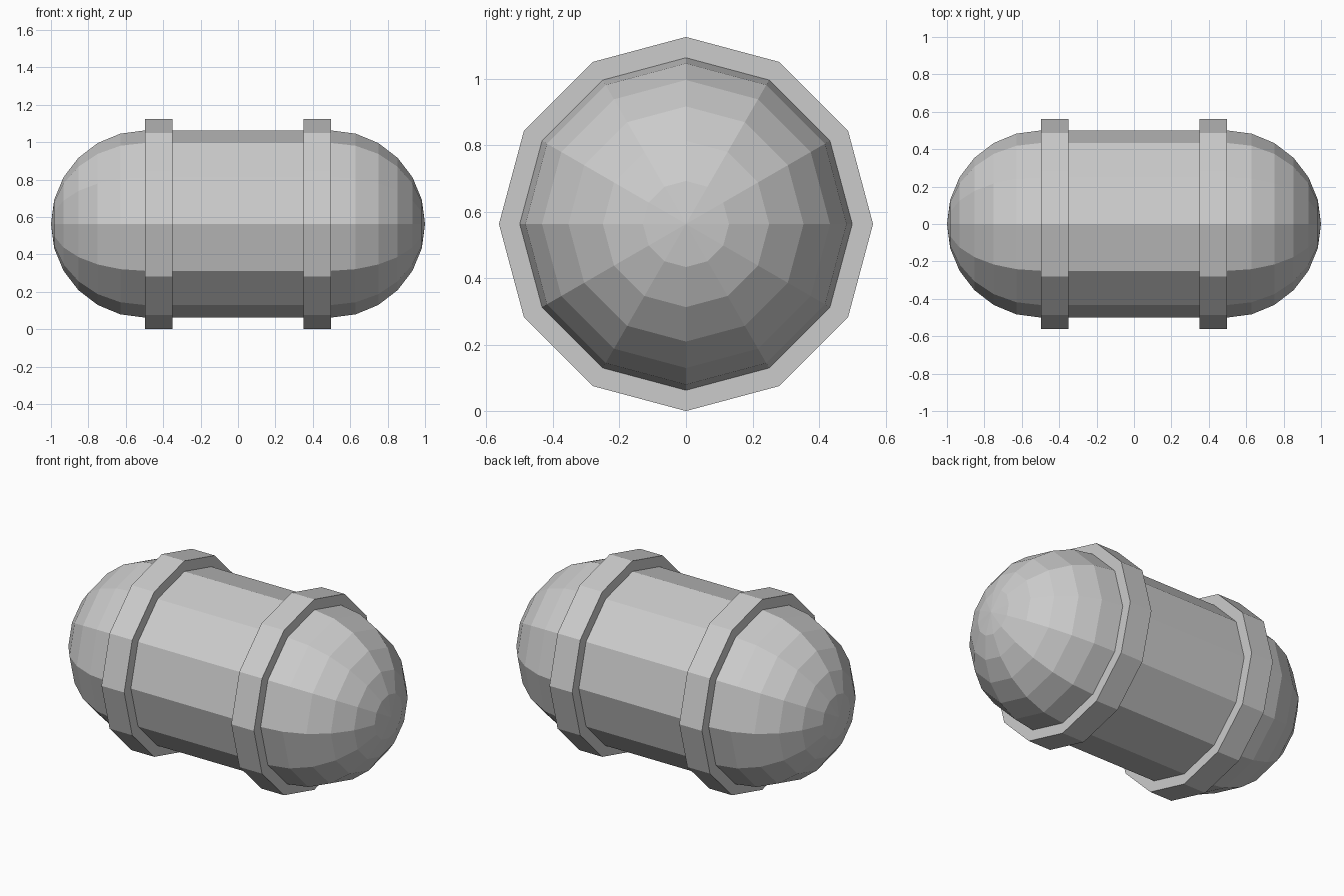
import bpy
import bmesh
from math import sin, cos, pi

cube = bpy.data.objects.get("Cube")
if cube:
    bpy.data.objects.remove(cube, do_unlink=True)

SIDES = 12
RADIUS = 0.5
BAND_RADIUS = 0.5625
HALF_BARREL = 0.5
DOME_STEPS = 6

grey = bpy.data.materials.new("light grey")
grey.use_nodes = True
colour = (0.6, 0.6, 0.6, 1)
grey.diffuse_color = colour
grey.node_tree.nodes["Principled BSDF"].inputs["Base Color"].default_value = colour


def lathe(name, profile, closed=False):
    """Revolve (x, radius) points about the long axis, with a corner at the top."""
    bm = bmesh.new()
    rings = []
    for x, r in profile:
        if r < 1e-5:
            rings.append([bm.verts.new((x, 0, 0))] * SIDES)
        else:
            rings.append([bm.verts.new((x, r * sin(2 * pi * i / SIDES), r * cos(2 * pi * i / SIDES)))
                          for i in range(SIDES)])
    pairs = list(zip(rings, rings[1:]))
    if closed:
        pairs.append((rings[-1], rings[0]))
    for a, b in pairs:
        for i in range(SIDES):
            j = (i + 1) % SIDES
            bm.faces.new(dict.fromkeys((a[i], a[j], b[j], b[i])))
    bmesh.ops.recalc_face_normals(bm, faces=bm.faces)
    mesh = bpy.data.meshes.new(name)
    bm.to_mesh(mesh)
    bm.free()
    mesh.materials.append(grey)
    obj = bpy.data.objects.new(name, mesh)
    obj.location.z = BAND_RADIUS
    bpy.context.collection.objects.link(obj)
    return obj


# Capsule body: straight barrel with a round dome on each end
angles = [pi / 2 * k / DOME_STEPS for k in range(DOME_STEPS + 1)]
dome = [(HALF_BARREL + RADIUS * sin(a), RADIUS * cos(a)) for a in angles]
lathe("capsule_body", [(-x, r) for x, r in reversed(dome)] + dome)

# Raised bands around both ends of the barrel
for name, side in (("left_band", 1), ("right_band", -1)):
    inner, outer = side * 0.35, side * 0.498
    lathe(name, [(inner, RADIUS - 0.02), (inner, BAND_RADIUS),
                 (outer, BAND_RADIUS), (outer, RADIUS - 0.02)], closed=True)
